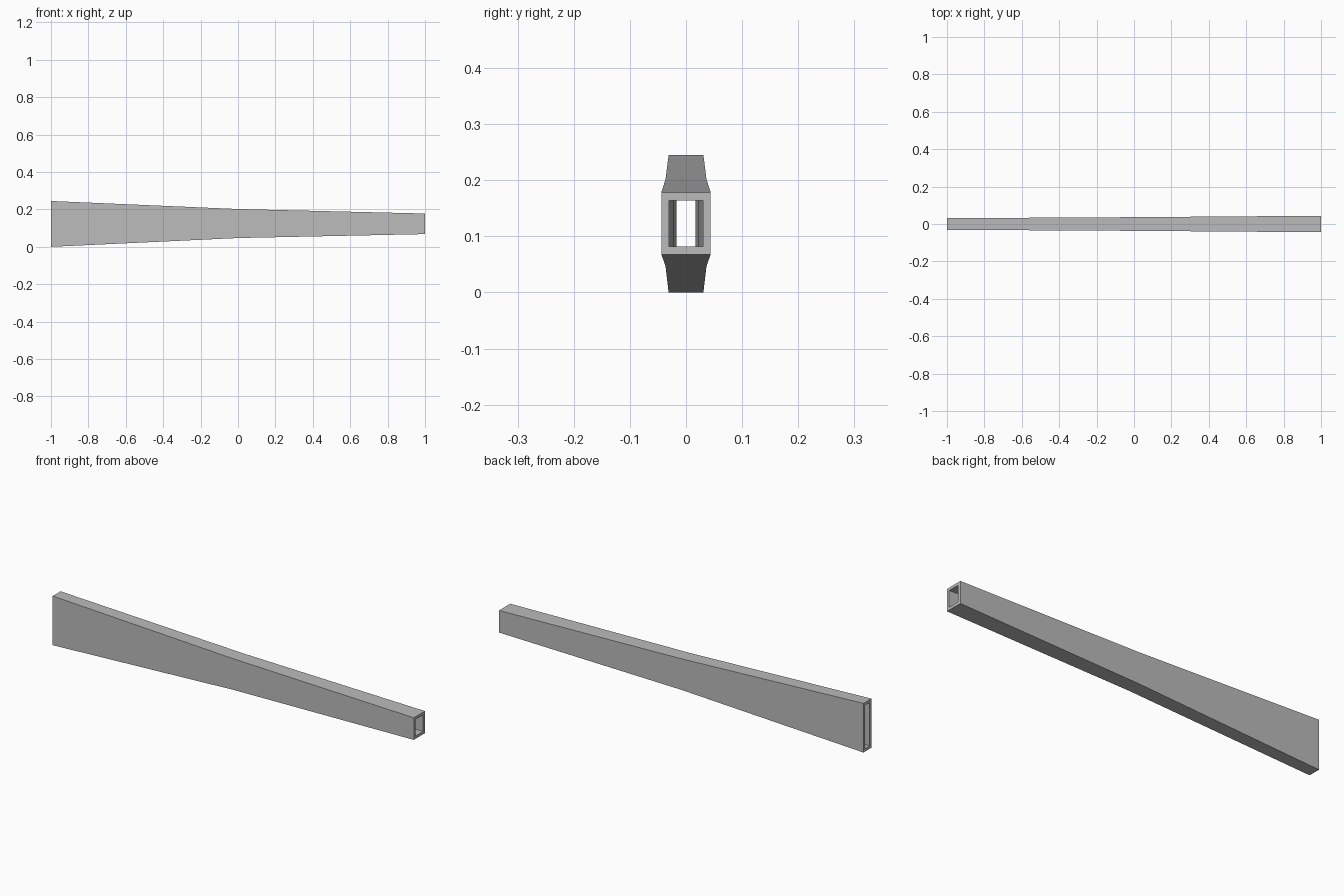
import bpy, bmesh

cube = bpy.data.objects.get("Cube")
if cube:
    bpy.data.objects.remove(cube, do_unlink=True)

# Plain grey metal
grey = bpy.data.materials.new("grey_metal")
grey.use_nodes = True
colour = (0.5, 0.5, 0.5, 1)
grey.diffuse_color = colour
grey.node_tree.nodes["Principled BSDF"].inputs["Base Color"].default_value = colour

WALL = 0.014
# Stations along the duct: x, half width, bottom, top
STATIONS = [(-1, 0.031, 0, 0.245), (0, 0.0365, 0.047, 0.202), (1, 0.044, 0.068, 0.178)]


def ring(bm, x, half, low, high, inset):
    """Rectangular section, inset by the wall thickness."""
    h, lo, hi = half - inset, low + inset, high - inset
    return [bm.verts.new((x, y, z)) for y, z in ((-h, lo), (h, lo), (h, hi), (-h, hi))]


def bridge(bm, a, b):
    for i in range(4):
        j = (i + 1) % 4
        bm.faces.new((a[i], a[j], b[j], b[i]))


# Outer and inner skins, closed by a rim at each open end
bm = bmesh.new()
outer = [ring(bm, *s, 0) for s in STATIONS]
inner = [ring(bm, *s, WALL) for s in STATIONS]
for skin in (outer, inner):
    for a, b in zip(skin, skin[1:]):
        bridge(bm, a, b)
for end in (0, -1):
    bridge(bm, outer[end], inner[end])
bmesh.ops.recalc_face_normals(bm, faces=bm.faces)

mesh = bpy.data.meshes.new("tapered_duct")
bm.to_mesh(mesh)
bm.free()
mesh.materials.append(grey)
duct = bpy.data.objects.new("tapered_duct", mesh)
bpy.context.collection.objects.link(duct)
